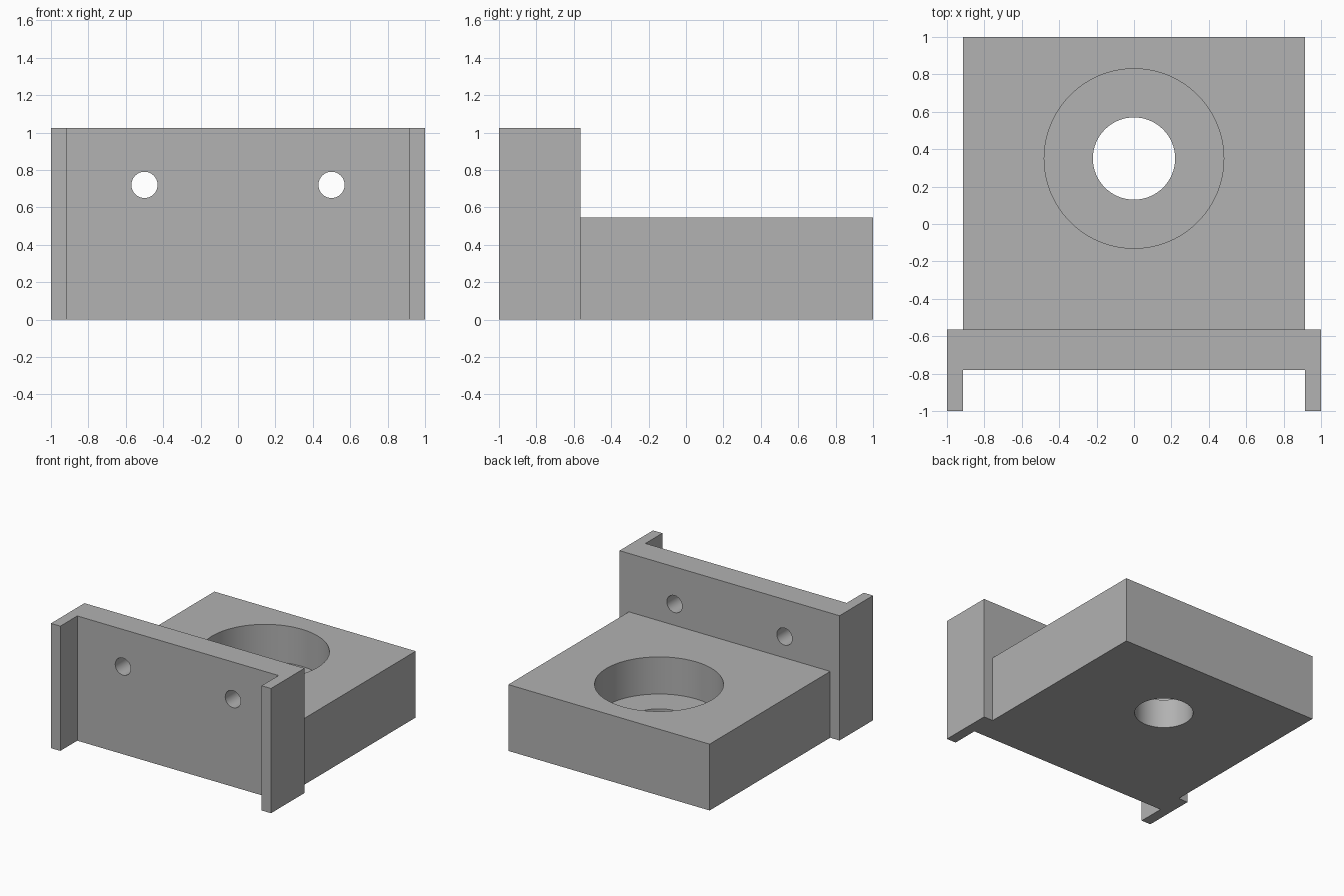
import bpy, bmesh, math
from mathutils import Matrix

cube = bpy.data.objects.get("Cube")
if cube:
    bpy.data.objects.remove(cube, do_unlink=True)

grey = bpy.data.materials.new("plain grey")
grey.use_nodes = True
colour = (0.445, 0.445, 0.445, 1)
grey.diffuse_color = colour
grey.node_tree.nodes["Principled BSDF"].inputs["Base Color"].default_value = colour


def add_object(name, bm):
    bmesh.ops.recalc_face_normals(bm, faces=bm.faces)
    mesh = bpy.data.meshes.new(name)
    bm.to_mesh(mesh)
    bm.free()
    mesh.materials.append(grey)
    obj = bpy.data.objects.new(name, mesh)
    bpy.context.collection.objects.link(obj)
    return obj


def prism(name, outline, height):
    """Extrude an xy outline upward from z = 0."""
    bm = bmesh.new()
    face = bm.faces.new([bm.verts.new((x, y, 0)) for x, y in outline])
    top = bmesh.ops.extrude_face_region(bm, geom=[face])["geom"]
    bmesh.ops.translate(bm, vec=(0, 0, height),
                        verts=[v for v in top if isinstance(v, bmesh.types.BMVert)])
    return add_object(name, bm)


def cylinder(name, centre, radius, depth, segments, along_y=False):
    bm = bmesh.new()
    matrix = Matrix.Translation(centre)
    if along_y:
        matrix = matrix @ Matrix.Rotation(math.pi / 2, 4, 'X')
    bmesh.ops.create_cone(bm, cap_ends=True, segments=segments, radius1=radius,
                          radius2=radius, depth=depth, matrix=matrix)
    return add_object(name, bm)


def combine(body, tool, operation):
    """Apply a boolean and discard the tool."""
    mod = body.modifiers.new(tool.name, 'BOOLEAN')
    mod.operation = operation
    mod.solver = 'EXACT'
    mod.object = tool
    bpy.context.view_layer.objects.active = body
    bpy.ops.object.modifier_apply(modifier=mod.name)
    bpy.data.objects.remove(tool, do_unlink=True)


INNER, PLATE_FRONT, PLATE_BACK = 0.915, -0.78, -0.565
BORE_Y, BLOCK_TOP, BORE_FLOOR = 0.35, 0.545, 0.24

# Upright plate with a forward flange at each side
half = [(INNER, PLATE_FRONT), (INNER, -1), (1, -1), (1, PLATE_BACK)]
outline = half + [(-x, y) for x, y in reversed(half)]
body = prism("bearing_bracket", outline, 1.025)

# Base block, joined into the plate
block = prism("base_block", [(-INNER, -0.67), (INNER, -0.67), (INNER, 1), (-INNER, 1)],
              BLOCK_TOP)
combine(body, block, 'UNION')

# Stepped bore: wide pocket from above, narrow hole through the floor
combine(body, cylinder("pocket", (0, BORE_Y, BORE_FLOOR + 0.25), 0.48, 0.5, 96), 'DIFFERENCE')
combine(body, cylinder("through_hole", (0, BORE_Y, 0.1), 0.22, 0.6, 64), 'DIFFERENCE')

# Pair of bolt holes through the plate
for side in (-1, 1):
    hole = cylinder("bolt_hole", (side * 0.5, -0.67, 0.72), 0.07, 0.5, 48, along_y=True)
    combine(body, hole, 'DIFFERENCE')

# Smooth bores, sharp edges
bpy.ops.object.select_all(action='DESELECT')
body.select_set(True)
bpy.context.view_layer.objects.active = body
bpy.ops.object.shade_smooth_by_angle(angle=math.radians(30))
